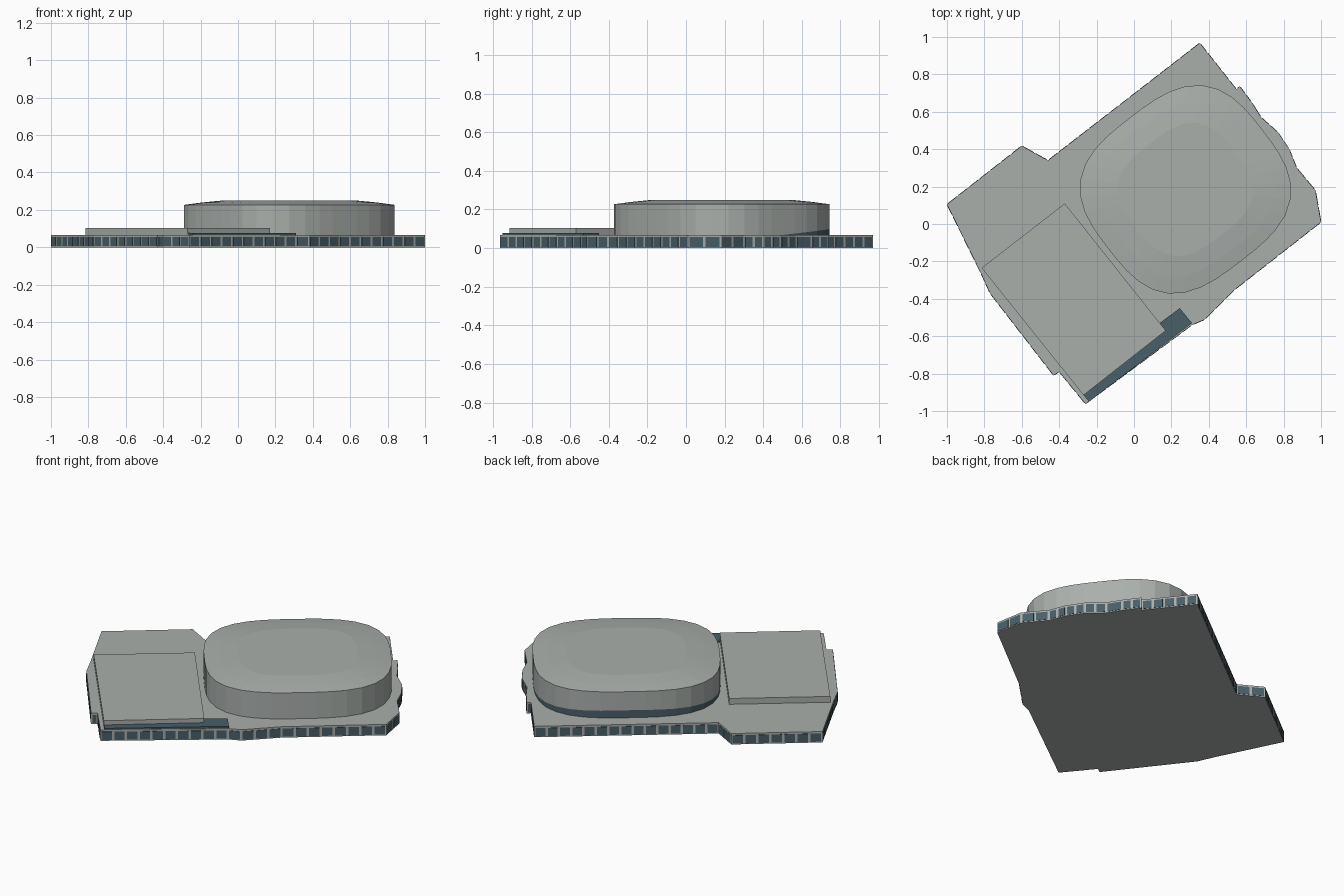
import bpy, bmesh, math
from mathutils import Vector

cube = bpy.data.objects.get("Cube")
if cube:
    bpy.data.objects.remove(cube, do_unlink=True)


def material(name, colour):
    mat = bpy.data.materials.new(name)
    mat.use_nodes = True
    mat.diffuse_color = (*colour, 1)
    bsdf = next(n for n in mat.node_tree.nodes if n.type == "BSDF_PRINCIPLED")
    bsdf.inputs["Base Color"].default_value = (*colour, 1)
    return mat


CONCRETE = material("pale grey concrete", (0.40, 0.43, 0.41))
GLASS = material("dark teal glass", (0.065, 0.115, 0.14))


def finish(name, bm, *mats):
    bmesh.ops.recalc_face_normals(bm, faces=bm.faces)
    mesh = bpy.data.meshes.new(name)
    bm.to_mesh(mesh)
    bm.free()
    for mat in mats:
        mesh.materials.append(mat)
    obj = bpy.data.objects.new(name, mesh)
    bpy.context.scene.collection.objects.link(obj)
    return obj


def add_prism(bm, points, bottom, top):
    face = bm.faces.new([bm.verts.new((x, y, bottom)) for x, y in points])
    result = bmesh.ops.extrude_face_region(bm, geom=[face], use_keep_orig=True)
    for v in result["geom"]:
        if isinstance(v, bmesh.types.BMVert):
            v.co.z = top


def prism(name, points, bottom, top, mat):
    bm = bmesh.new()
    add_prism(bm, points, bottom, top)
    return finish(name, bm, mat)


DECK = 0.067  # top of the ground storey

# Ground storey, outlined clockwise from the left corner
outline = [(-1, .105), (-.6, .418), (-.46, .34), (.352, .968), (.548, .72),
           (.565, .737), (.63, .65), (.68, .57), (.77, .49), (.83, .4),
           (.87, .3), (.97, .18), (1, .01), (.54, -.35), (.38, -.51),
           (.31, -.54), (-.26, -.962), (-.4, -.79), (-.43, -.81),
           (-.77, -.37), (-.82, -.26)]
prism("ground_storey", outline, 0, DECK, CONCRETE)

# Row of window plates around every edge of the ground storey
bm = bmesh.new()
for a, b in zip(outline, outline[1:] + outline[:1]):
    a, b = Vector(a), Vector(b)
    along = (b - a).normalized()
    outward = Vector((-along.y, along.x))
    count = max(1, round((b - a).length / 0.07))
    pitch = (b - a).length / count
    for i in range(count):
        start = a + along * (i * pitch + 0.007)
        end = a + along * ((i + 1) * pitch - 0.007)
        depth = outward * 0.002
        add_prism(bm, [start - depth, start + depth, end + depth, end - depth],
                  0.006, 0.056)
finish("ground_storey_windows", bm, GLASS)

# Raised rectangular roof and the glass strip beside it
prism("raised_roof", [(-.815, -.235), (-.37, .11), (.17, -.57), (-.27, -.915)],
      DECK, 0.103, CONCRETE)
prism("glass_strip", [(-.27, -.915), (-.24, -.95), (.31, -.53), (.245, -.45),
                      (.13, -.535), (.17, -.57)], DECK, 0.077, GLASS)

# Rounded hall: superellipse rings with a shallow sloped roof
CENTRE = Vector((0.275, 0.185))
TURN = math.radians(37.7)
SEGMENTS = 40


def hall_ring(bm, scale, height):
    ring = []
    for i in range(SEGMENTS):
        t = math.tau * i / SEGMENTS
        c, s = math.cos(t), math.sin(t)
        r = (abs(c) ** 3 + abs(s) ** 3) ** (-1 / 3) * scale
        u, v = 0.52 * r * c, 0.485 * r * s
        x = CENTRE.x + u * math.cos(TURN) - v * math.sin(TURN)
        y = CENTRE.y + u * math.sin(TURN) + v * math.cos(TURN)
        ring.append(bm.verts.new((x, y, height(s))))
    return ring


bm = bmesh.new()
rings = [hall_ring(bm, 1, lambda s: DECK),
         hall_ring(bm, 1, lambda s: DECK + 0.001 + 0.045 * max(0, s)),
         hall_ring(bm, 1, lambda s: 0.227),
         hall_ring(bm, 0.84, lambda s: 0.239),
         hall_ring(bm, 0.64, lambda s: 0.25)]
for level, (low, high) in enumerate(zip(rings, rings[1:])):
    for i in range(SEGMENTS):
        j = (i + 1) % SEGMENTS
        face = bm.faces.new((low[i], low[j], high[j], high[i]))
        # Glazed foot on the rear side only
        face.material_index = int(level == 0 and i < SEGMENTS // 2)
bm.faces.new(rings[-1])
bm.faces.new(rings[0])
finish("rounded_hall", bm, CONCRETE, GLASS)
